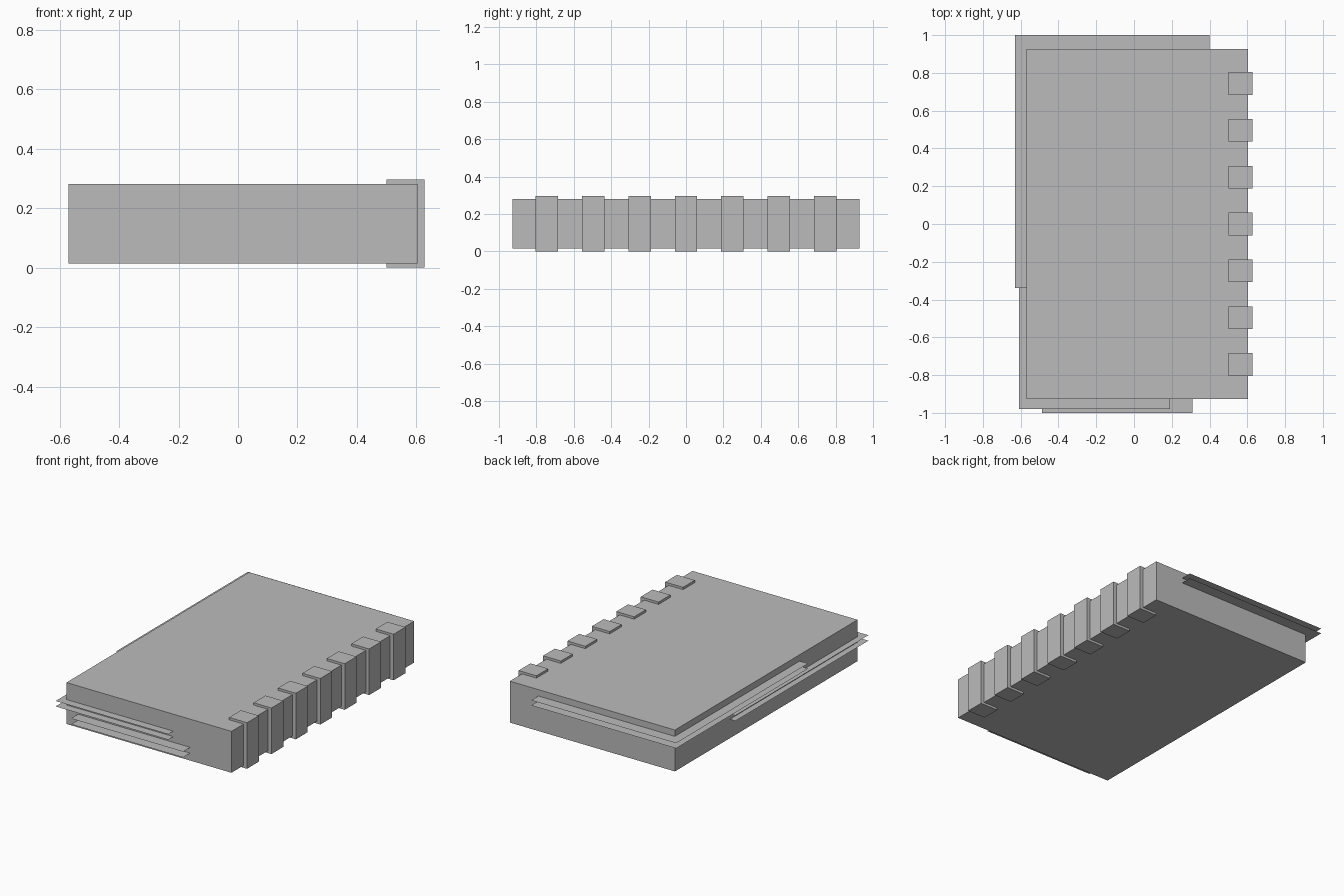
import bpy
import bmesh
from mathutils import Matrix, Vector

cube = bpy.data.objects.get("Cube")
if cube:
    bpy.data.objects.remove(cube, do_unlink=True)

# One plain grey for the whole model
grey = bpy.data.materials.new("plain_grey")
grey.use_nodes = True
colour = (0.5, 0.5, 0.5, 1.0)
grey.diffuse_color = colour
grey.node_tree.nodes["Principled BSDF"].inputs["Base Color"].default_value = colour


def add_object(name, bm):
    mesh = bpy.data.meshes.new(name)
    bm.to_mesh(mesh)
    bm.free()
    mesh.materials.append(grey)
    obj = bpy.data.objects.new(name, mesh)
    bpy.context.collection.objects.link(obj)
    return obj


def box(name, low, high):
    low, high = Vector(low), Vector(high)
    bm = bmesh.new()
    place = Matrix.Translation((low + high) / 2) @ Matrix.Diagonal((high - low).to_4d())
    bmesh.ops.create_cube(bm, size=1, matrix=place)
    return add_object(name, bm)


def sheet(name, x0, x1, y0, y1, z):
    bm = bmesh.new()
    corners = [(x0, y0, z), (x1, y0, z), (x1, y1, z), (x0, y1, z)]
    bm.faces.new([bm.verts.new(c) for c in corners])
    return add_object(name, bm)


# Thick block of pages
box("page_block", (-0.57, -0.927, 0.015), (0.603, 0.927, 0.281))

# Seven binding bands wrapped round the spine
for i in range(7):
    y = (i - 3) * 0.248
    box(f"binding_band_{i + 1}", (0.5, y - 0.06, 0), (0.627, y + 0.06, 0.296))

# Loose paper sheets poking out in pairs: x range, y range, upper and lower height
loose = {
    "back_sheet": (-0.63, 0.40, -0.34, 1.0, 0.24, 0.207),
    "side_sheet": (-0.61, 0.19, -0.98, 0.37, 0.172, 0.137),
    "front_sheet": (-0.487, 0.31, -1.0, 0.3, 0.1, 0.063),
}
for name, (x0, x1, y0, y1, upper, lower) in loose.items():
    sheet(name + "_upper", x0, x1, y0, y1, upper)
    sheet(name + "_lower", x0, x1, y0, y1, lower)
